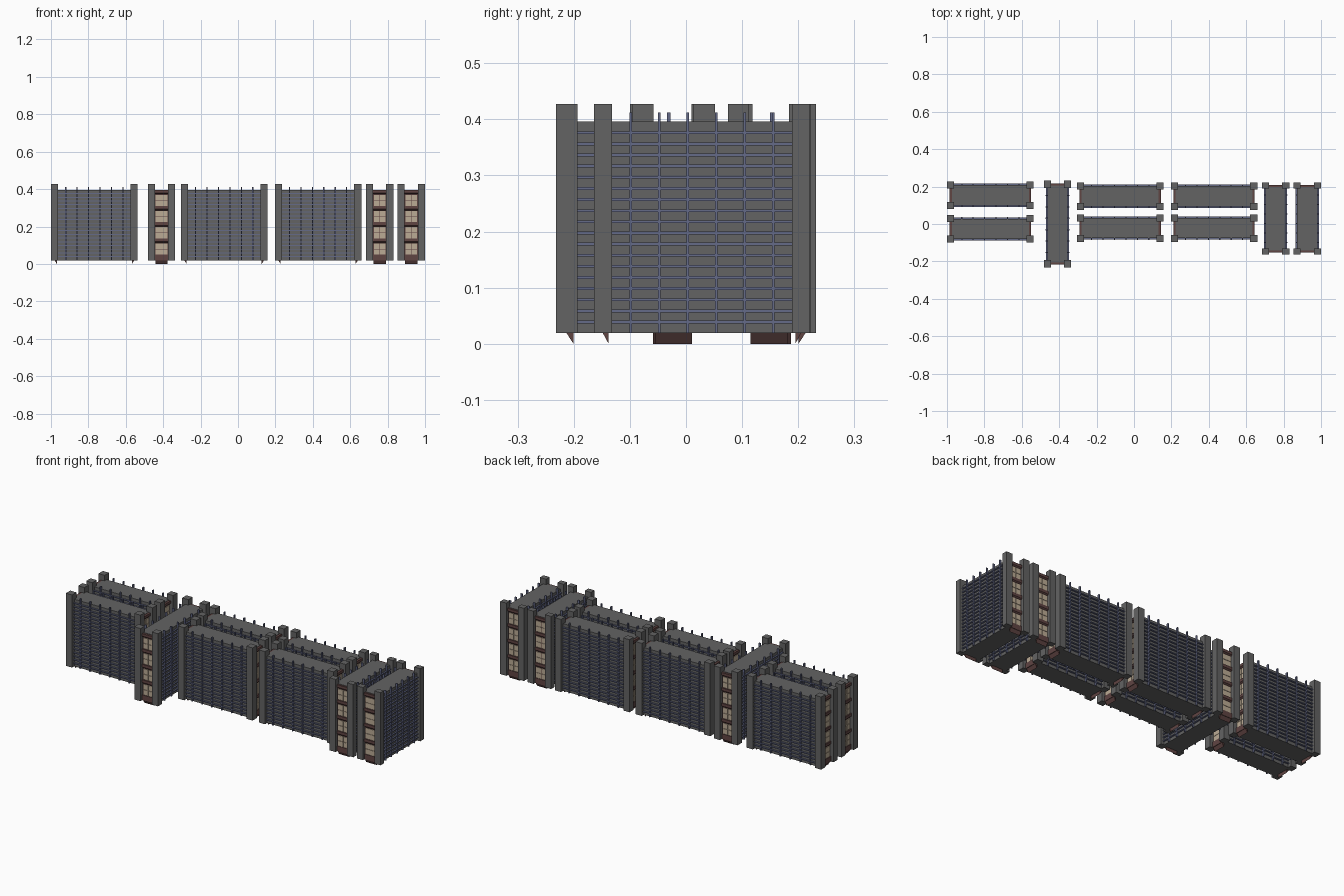
import bpy, bmesh, math
from mathutils import Matrix, Vector

if "Cube" in bpy.data.objects:
    bpy.data.objects.remove(bpy.data.objects["Cube"])

def mat(name, r, g, b):
    m = bpy.data.materials.new(name)
    m.diffuse_color = (r, g, b, 1)
    m.use_nodes = True
    m.node_tree.nodes["Principled BSDF"].inputs["Base Color"].default_value = m.diffuse_color
    return m

GREY = mat("concrete grey", 0.125, 0.125, 0.125)
BLUE = mat("slate blue", 0.13, 0.145, 0.25)
BROWN = mat("brick brown", 0.115, 0.058, 0.055)
BEIGE = mat("window beige", 0.50, 0.41, 0.30)

L, W = 0.463, 0.147          # block length and width
POST = 0.038                 # corner tower size
Z0, ROOF = 0.019, 0.396      # underside and roof level
WALL, LEDGE = 0.054, 0.062   # half widths of long wall and its ledges
END = L / 2 - 0.026          # end wall position
FLOOR = 0.0868               # end bay storey height


def box(bm, x0, x1, y0, y1, z0, z1):
    m = Matrix.Translation(((x0 + x1) / 2, (y0 + y1) / 2, (z0 + z1) / 2))
    m = m @ Matrix.Diagonal((abs(x1 - x0), abs(y1 - y0), abs(z1 - z0), 1))
    bmesh.ops.create_cube(bm, size=1, matrix=m)


def prism(bm, profile, hw):
    """Extrude an (x, z) profile across y from -hw to hw."""
    a = [bm.verts.new((x, -hw, z)) for x, z in profile]
    b = [bm.verts.new((x, hw, z)) for x, z in profile]
    bm.faces.new(a)
    bm.faces.new(b[::-1])
    n = len(a)
    for i in range(n):
        bm.faces.new((a[i], b[i], b[(i + 1) % n], a[(i + 1) % n]))


def corner_towers(bm):
    for sx in (-1, 1):
        for sy in (-1, 1):
            box(bm, sx * L / 2, sx * (L / 2 - POST), sy * W / 2,
                sy * (W / 2 - POST), Z0, 0.427)


def main_body(bm):
    box(bm, -END, END, -WALL, WALL, Z0, ROOF)


def ledges_and_fins(bm):
    h = L / 2 - POST
    for sy in (-1, 1):
        for i in range(1, 19):
            z = Z0 + i * (ROOF - Z0) / 19
            box(bm, -h, h, sy * (WALL - 0.002), sy * LEDGE, z - 0.0025, z + 0.0025)
        for i in range(6):
            x = (i - 2.5) * 0.0612
            box(bm, x - 0.003, x + 0.003, sy * (WALL - 0.002),
                sy * (LEDGE + 0.001), Z0, 0.412)


def end_bays(bm):
    for s in (-1, 1):
        # backing wall behind the windows
        box(bm, s * (END - 0.002), s * (END + 0.004), -0.0355, 0.0355, Z0, ROOF - 0.002)
        # sloped bands between storeys
        for i in range(1, 5):
            z = 0.036 + i * FLOOR
            prism(bm, [(s * END, z - 0.013), (s * (END + 0.012), z - 0.004),
                       (s * (END + 0.012), min(z + 0.012, ROOF - 0.002)),
                       (s * END, min(z + 0.012, ROOF - 0.002))], 0.0355)
        # lowest band and wedge-shaped foot
        box(bm, s * END, s * (END + 0.010), -0.0355, 0.0355, Z0, 0.049)
        prism(bm, [(s * (END - 0.005), 0), (s * (END + 0.008), Z0 + 0.001),
                   (s * (END - 0.005), Z0 + 0.001)], 0.033)


def end_windows(bm):
    for s in (-1, 1):
        for i in range(4):
            z = 0.036 + (i + 0.5) * FLOOR
            for sy in (-1, 1):
                for sz in (-1, 1):
                    box(bm, s * (END + 0.002), s * (END + 0.007), sy * 0.001,
                        sy * 0.031, z + sz * 0.001, z + sz * 0.030)


PARTS = [("corner_towers", corner_towers, GREY), ("main_body", main_body, GREY),
         ("ledges_and_fins", ledges_and_fins, BLUE), ("end_bays", end_bays, BROWN),
         ("end_windows", end_windows, BEIGE)]

# name, centre x, centre y, turned 90 degrees, length scale
BLOCKS = [("west_back", -0.768, 0.154, False, 1),
          ("west_front", -0.768, -0.026, False, 1),
          ("cross", -0.409, 0.0, True, 1),
          ("middle_back", -0.074, 0.148, False, 1),
          ("middle_front", -0.074, -0.022, False, 1),
          ("east_back", 0.428, 0.148, False, 1),
          ("east_front", 0.428, -0.022, False, 1),
          ("end_inner", 0.757, 0.0285, True, 0.83),
          ("end_outer", 0.9265, 0.0285, True, 0.83)]

# build each part mesh once, then place a copy in every block
for pname, build, material in PARTS:
    bm = bmesh.new()
    build(bm)
    bmesh.ops.recalc_face_normals(bm, faces=bm.faces)
    base = bpy.data.meshes.new(pname)
    bm.to_mesh(base)
    bm.free()
    base.materials.append(material)
    for bname, x, y, turned, k in BLOCKS:
        me = base.copy()
        rot = Matrix.Rotation(math.pi / 2 if turned else 0, 4, 'Z')
        me.transform(Matrix.Translation(Vector((x, y, 0))) @ rot
                     @ Matrix.Diagonal((k, 1, 1, 1)))
        ob = bpy.data.objects.new(bname + "_" + pname, me)
        bpy.context.collection.objects.link(ob)
    bpy.data.meshes.remove(base)
